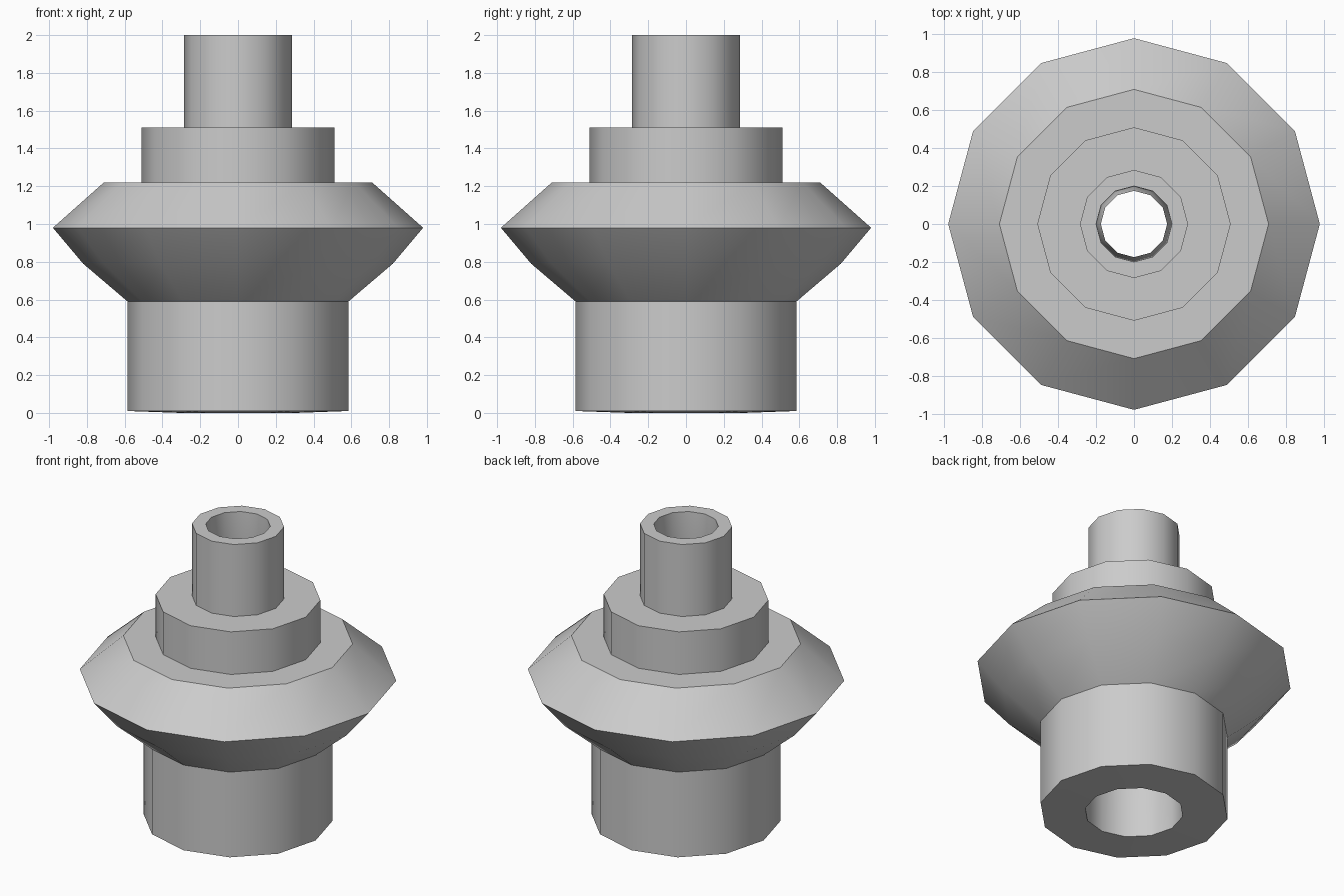
import bpy
import bmesh
from math import cos, sin, radians, tau

SIDES = 12

if "Cube" in bpy.data.objects:
    bpy.data.objects.remove(bpy.data.objects["Cube"], do_unlink=True)

# Single grey metal
metal = bpy.data.materials.new("plain grey")
metal.use_nodes = True
metal.diffuse_color = (0.6, 0.6, 0.6, 1)
metal.node_tree.nodes["Principled BSDF"].inputs["Base Color"].default_value = (0.6, 0.6, 0.6, 1)


def lathe(name, profile):
    """Turn a closed (radius, height) profile around the z axis."""
    bm = bmesh.new()
    rings = []
    for r, z in profile:
        rings.append([bm.verts.new((r * cos(tau * i / SIDES), r * sin(tau * i / SIDES), z))
                      for i in range(SIDES)])
    for k, lower in enumerate(rings):
        upper = rings[(k + 1) % len(rings)]
        for i in range(SIDES):
            j = (i + 1) % SIDES
            bm.faces.new((lower[i], lower[j], upper[j], upper[i]))
    bmesh.ops.recalc_face_normals(bm, faces=bm.faces)
    mesh = bpy.data.meshes.new(name)
    bm.to_mesh(mesh)
    bm.free()
    mesh.materials.append(metal)
    obj = bpy.data.objects.new(name, mesh)
    bpy.context.collection.objects.link(obj)
    bpy.ops.object.select_all(action="DESELECT")
    obj.select_set(True)
    bpy.context.view_layer.objects.active = obj
    bpy.ops.object.shade_smooth_by_angle(angle=radians(31))
    return obj


# Outside, from the base rim up to the spout
outside = [(0.305, 0), (0.585, 0.01), (0.585, 0.59), (0.82, 0.79), (0.98, 0.98),
           (0.71, 1.22), (0.51, 1.22), (0.51, 1.51), (0.285, 1.51), (0.285, 2)]
# Bore, from the spout back down to the base
bore = [(0.2, 2), (0.175, 1.22), (0.305, 0.98)]

lathe("flanged_nozzle", outside + bore)
